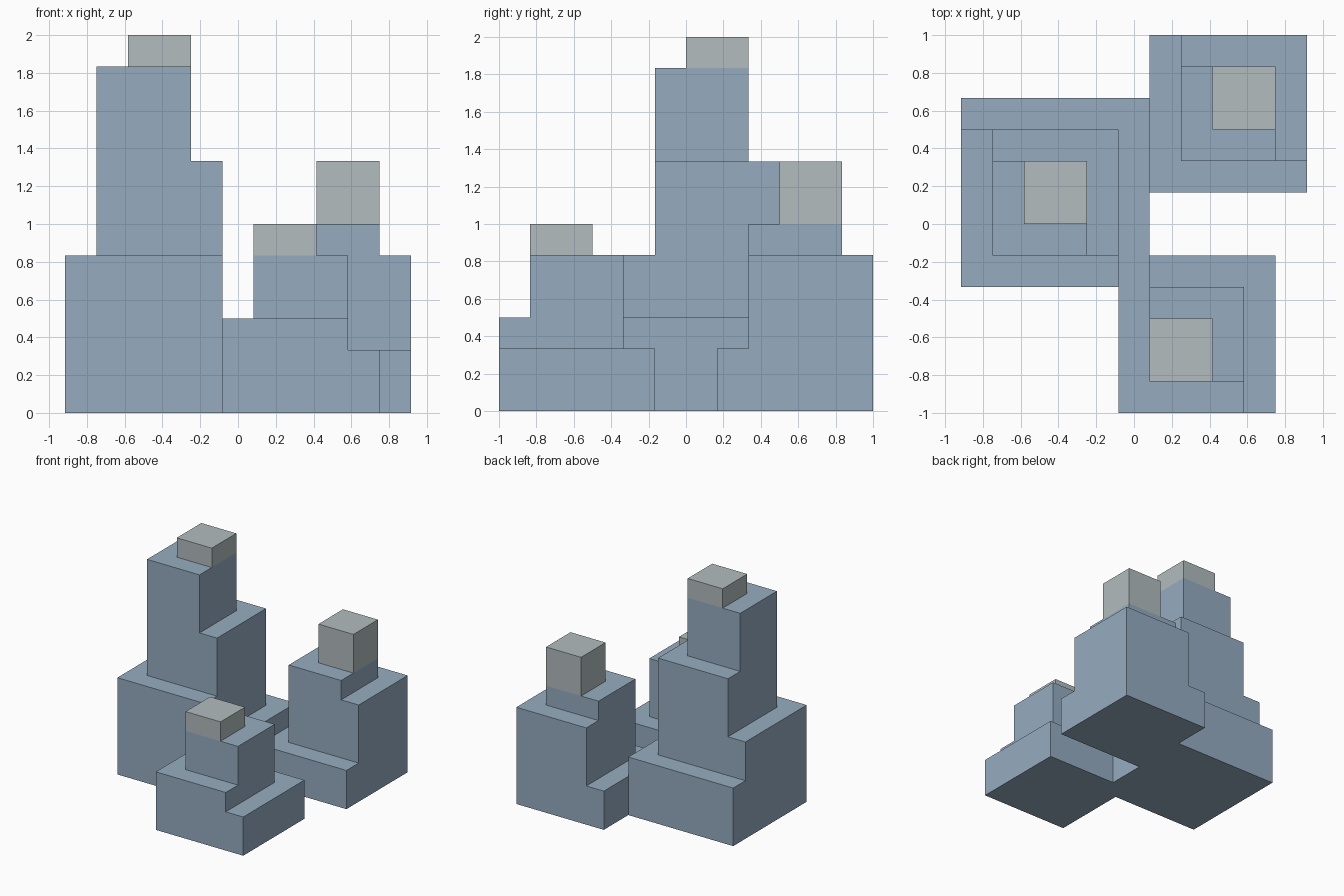
import bpy
import bmesh
from mathutils import Vector

if "Cube" in bpy.data.objects:
    bpy.data.objects.remove(bpy.data.objects["Cube"], do_unlink=True)

UNIT = 1 / 6                       # size of one block
ORIGIN = Vector((5.5, 6, 0))       # centre of the footprint, in blocks


def make_material(name, rgb):
    mat = bpy.data.materials.new(name)
    mat.use_nodes = True
    color = (*rgb, 1)
    mat.diffuse_color = color
    mat.node_tree.nodes["Principled BSDF"].inputs["Base Color"].default_value = color
    return mat


blue = make_material("slate_blue", (0.305, 0.415, 0.53))
grey = make_material("pale_grey", (0.445, 0.502, 0.515))

# Each stepped tower: boxes in block units (x0, x1, y0, y1, z0, z1)
parts = {
    "tall_tower": (blue, [(0, 6, 4, 10, 0, 3), (0, 5, 4, 9, 3, 5),
                          (1, 5, 5, 9, 5, 8), (1, 4, 5, 8, 8, 11)]),
    "tall_tower_cap": (grey, [(2, 4, 6, 8, 11, 12)]),
    "front_tower": (blue, [(5, 10, 0, 5, 0, 2), (5, 9, 0, 4, 2, 3),
                           (6, 9, 1, 4, 3, 5)]),
    "front_tower_cap": (grey, [(6, 8, 1, 3, 5, 6)]),
    "back_tower": (blue, [(6, 11, 7, 12, 0, 2), (7, 11, 8, 12, 2, 5),
                          (7, 10, 8, 11, 5, 6)]),
    "back_tower_cap": (grey, [(8, 10, 9, 11, 6, 8)]),
}

# Record which part owns each block, so touching parts share no inner faces
owner = {}
for name, (mat, boxes) in parts.items():
    for x0, x1, y0, y1, z0, z1 in boxes:
        for x in range(x0, x1):
            for y in range(y0, y1):
                for z in range(z0, z1):
                    owner.setdefault((x, y, z), name)


def block_face(cell, axis, sign):
    """Corners of one block side, wound to face outwards."""
    u, v = (axis + 1) % 3, (axis + 2) % 3
    corners = []
    for du, dv in ((0, 0), (1, 0), (1, 1), (0, 1)):
        p = Vector(cell)
        p[axis] += sign > 0
        p[u] += du
        p[v] += dv
        corners.append((p - ORIGIN) * UNIT)
    return corners if sign > 0 else corners[::-1]


# Build the exposed shell of each part and merge its flat areas
for name, (mat, boxes) in parts.items():
    bm = bmesh.new()
    for cell in [c for c, part in owner.items() if part == name]:
        for axis in range(3):
            for sign in (-1, 1):
                beside = list(cell)
                beside[axis] += sign
                if tuple(beside) not in owner:
                    bm.faces.new([bm.verts.new(p) for p in block_face(cell, axis, sign)])
    bmesh.ops.remove_doubles(bm, verts=bm.verts[:], dist=0.001)
    bmesh.ops.dissolve_limit(bm, angle_limit=0.01, verts=bm.verts[:], edges=bm.edges[:])
    mesh = bpy.data.meshes.new(name)
    bm.to_mesh(mesh)
    bm.free()
    mesh.materials.append(mat)
    bpy.context.scene.collection.objects.link(bpy.data.objects.new(name, mesh))
